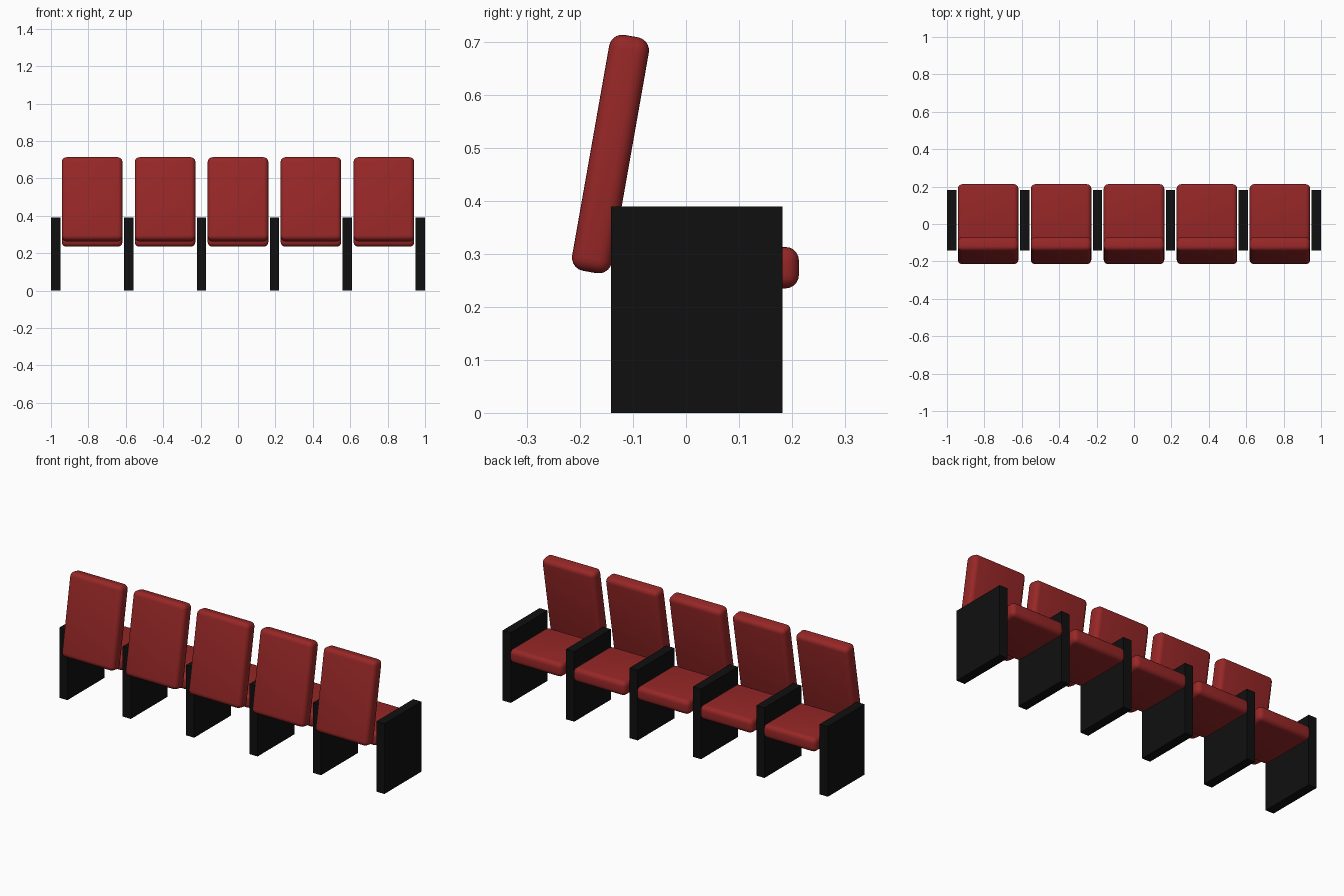
import bpy
from math import radians

cube = bpy.data.objects.get("Cube")
if cube:
    bpy.data.objects.remove(cube, do_unlink=True)


def make_material(name, colour):
    mat = bpy.data.materials.new(name)
    mat.use_nodes = True
    mat.diffuse_color = colour
    mat.node_tree.nodes["Principled BSDF"].inputs["Base Color"].default_value = colour
    return mat


red = make_material("red upholstery", (0.31, 0.02, 0.02, 1))
black = make_material("black panel", (0.005, 0.005, 0.005, 1))


def box(name, centre, size, mat, tilt=0, radius=0):
    bpy.ops.mesh.primitive_cube_add(size=1, location=centre)
    obj = bpy.context.object
    obj.name = name
    obj.scale = size
    bpy.ops.object.transform_apply(location=False, rotation=False, scale=True)
    obj.rotation_euler.x = radians(tilt)
    obj.data.materials.append(mat)
    if radius:
        # Rounded cushion edges
        bevel = obj.modifiers.new("rounding", 'BEVEL')
        bevel.width = radius
        bevel.segments = 5
        bpy.ops.object.modifier_apply(modifier=bevel.name)
        bpy.ops.object.shade_smooth_by_angle(angle=radians(40))
    return obj


PITCH = 0.39
SEATS = 5

# Upright panels between and beside the seats
for i in range(SEATS + 1):
    x = (i - SEATS / 2) * PITCH
    box(f"arm_panel_{i + 1}", (x, 0.02, 0.195), (0.05, 0.324, 0.39), black)

# Seat cushions and tilted backrests
for i in range(SEATS):
    x = (i - (SEATS - 1) / 2) * PITCH
    box(f"seat_{i + 1}", (x, 0.044, 0.274), (0.324, 0.338, 0.078), red, radius=0.025)
    box(f"backrest_{i + 1}", (x, -0.1425, 0.4885), (0.324, 0.076, 0.452), red,
        tilt=-10, radius=0.025)
